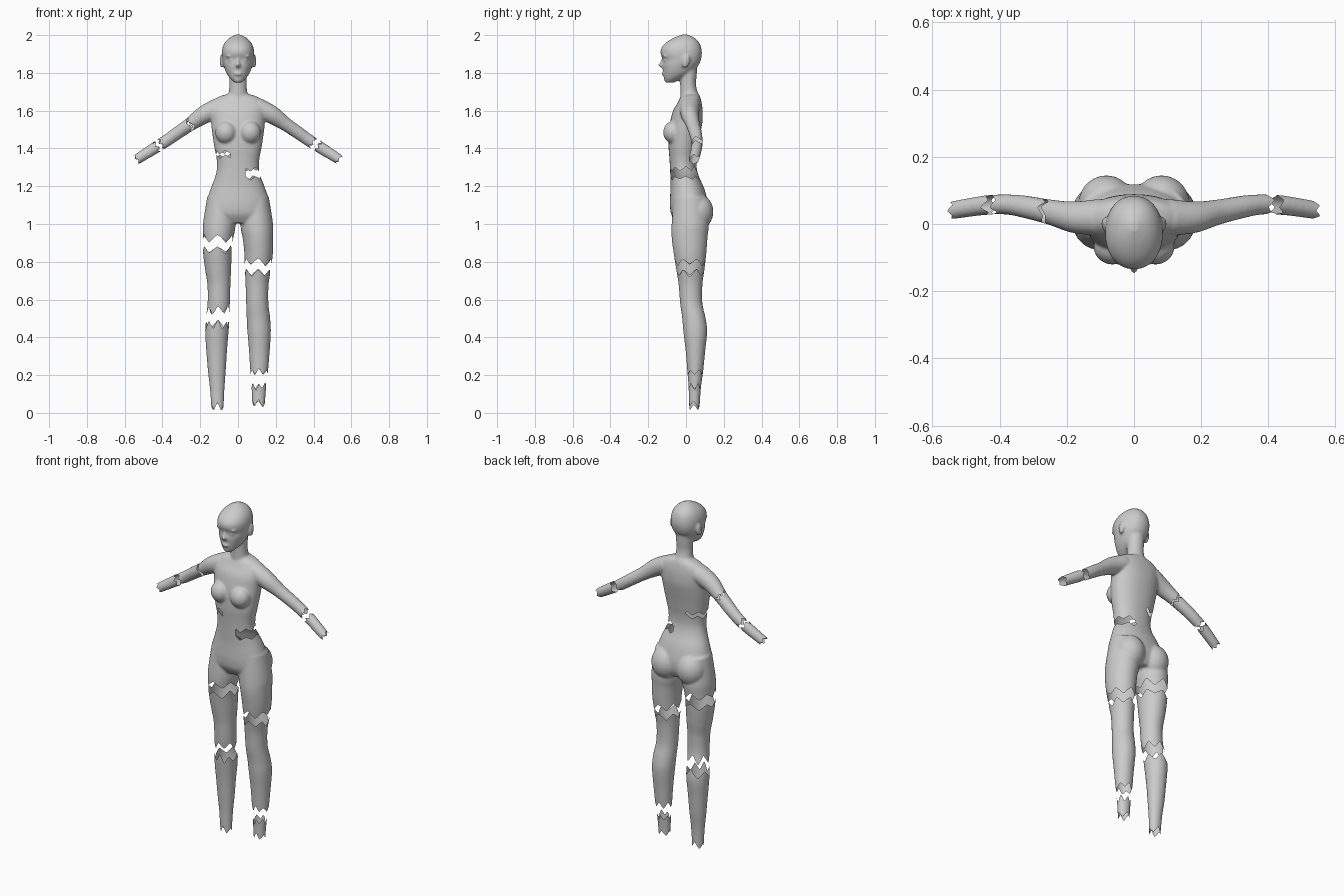
import bpy, bmesh, math, random
from mathutils import Vector, Matrix

if "Cube" in bpy.data.objects:
    bpy.data.objects.remove(bpy.data.objects["Cube"])

random.seed(4)
SEG = 36
skin = bmesh.new()


def smooth_keys(keys, steps=5):
    """Catmull-Rom interpolation of key rings."""
    out = []
    for i in range(len(keys) - 1):
        p = [Vector(keys[max(0, min(len(keys) - 1, i + k))]) for k in (-1, 0, 1, 2)]
        for s in range(steps):
            t = s / steps
            out.append(0.5 * (2 * p[1] + (p[2] - p[0]) * t
                              + (2 * p[0] - 5 * p[1] + 4 * p[2] - p[3]) * t * t
                              + (3 * p[1] - p[0] - 3 * p[2] + p[3]) * t ** 3))
    return out + [Vector(keys[-1])]


def loft(keys, side=1, power=2.0):
    """Closed tube through rings of (x, y, z, depth radius, width radius)."""
    rows = smooth_keys(keys)
    rings = []
    for i, k in enumerate(rows):
        a, b = rows[max(0, i - 1)], rows[min(len(rows) - 1, i + 1)]
        t = Vector((b[0] - a[0], 0, b[2] - a[2])).normalized()
        v = t.cross(Vector((0, 1, 0)))
        ring = []
        for j in range(SEG):
            th = math.tau * j / SEG
            c, s = math.cos(th), math.sin(th)
            c = math.copysign(abs(c) ** (2 / power), c)
            s = math.copysign(abs(s) ** (2 / power), s)
            p = Vector(k[:3]) + Vector((0, k[3] * s, 0)) + v * (k[4] * c)
            ring.append(skin.verts.new((p.x * side, p.y, p.z)))
        rings.append(ring)
    for a, b in zip(rings, rings[1:]):
        for j in range(SEG):
            n = (j + 1) % SEG
            skin.faces.new((a[j], a[n], b[n], b[j]))
    skin.faces.new(rings[0])
    skin.faces.new(rings[-1])


def column(rows, **kw):
    """Upright loft from rows of (z, half width, front y, back y)."""
    loft([(0, (f + b) / 2, z, (b - f) / 2, w) for z, w, f, b in rows], **kw)


def blob(loc, radii, tilt=0):
    m = Matrix.Translation(loc) @ Matrix.Rotation(tilt, 4, 'X') @ Matrix.Diagonal((*radii, 1))
    bmesh.ops.create_uvsphere(skin, u_segments=24, v_segments=16, radius=1, matrix=m)


# head and neck
column([(1.748, .018, -.108, -.065), (1.77, .042, -.116, -.02), (1.80, .062, -.12, .03),
        (1.84, .077, -.125, .066), (1.87, .083, -.122, .079), (1.90, .086, -.134, .084),
        (1.93, .083, -.131, .081), (1.96, .070, -.106, .070), (1.985, .046, -.066, .046),
        (2.003, .012, -.022, .008)], power=2.15)
column([(1.63, .085, -.03, .085), (1.675, .06, -.03, .075), (1.70, .049, -.03, .061),
        (1.74, .046, -.031, .053), (1.78, .047, -.032, .056), (1.84, .05, -.03, .06)])
blob((0, -.127, 1.842), (.012, .021, .014))
blob((0, -.122, 1.86), (.008, .013, .026), -.25)
blob((0, -.117, 1.795), (.023, .013, .010))
blob((0, -.103, 1.763), (.02, .014, .013))

# torso
column([(1.69, .05, -.01, .065), (1.672, .105, -.028, .075), (1.64, .145, -.045, .083),
        (1.60, .148, -.068, .088), (1.55, .143, -.082, .088), (1.50, .139, -.09, .08),
        (1.45, .132, -.092, .071), (1.40, .124, -.092, .063), (1.35, .114, -.088, .056),
        (1.30, .111, -.085, .056), (1.25, .121, -.083, .069), (1.20, .140, -.082, .092),
        (1.15, .157, -.084, .108), (1.10, .168, -.085, .118), (1.05, .173, -.078, .115),
        (1.005, .15, -.05, .095)], power=2.2)

for side in (-1, 1):
    # ears, brows, bust and buttocks
    blob((side * .086, .0, 1.862), (.011, .02, .036), -.2)
    blob((side * .036, -.108, 1.889), (.028, .016, .008))
    blob((side * .032, -.106, 1.867), (.018, .014, .009))
    blob((side * .064, -.066, 1.485), (.057, .055, .06))
    blob((side * .082, .062, 1.065), (.083, .083, .095))
    # arms
    loft([(.10, .02, 1.618, .055, .052), (.18, .02, 1.578, .047, .048),
          (.25, .035, 1.53, .038, .037), (.32, .05, 1.482, .034, .034),
          (.38, .058, 1.44, .030, .032), (.45, .055, 1.396, .029, .031),
          (.57, .036, 1.32, .026, .025)], side)
    # legs
    loft([(.088, .02, 1.14, .085, .075), (.099, .022, 1.0, .098, .086),
          (.106, .019, .93, .095, .081), (.109, .021, .85, .087, .076),
          (.105, .023, .76, .075, .069), (.101, .024, .68, .063, .061),
          (.102, .028, .58, .059, .059), (.108, .042, .50, .062, .062),
          (.112, .049, .43, .063, .062), (.113, .05, .33, .052, .055),
          (.112, .049, .22, .042, .047), (.110, .046, .12, .032, .038),
          (.108, .043, -.04, .026, .029)], side)

bmesh.ops.recalc_face_normals(skin, faces=skin.faces[:])
mesh = bpy.data.meshes.new("torso")
skin.to_mesh(mesh)
skin.free()
body = bpy.data.objects.new("torso", mesh)
bpy.context.collection.objects.link(body)
bpy.context.view_layer.objects.active = body
body.select_set(True)

# fuse everything into one skin
fuse = body.modifiers.new("fuse", 'REMESH')
fuse.mode = 'VOXEL'
fuse.voxel_size = .007
soft = body.modifiers.new("soften", 'SMOOTH')
soft.factor, soft.iterations = .5, 4
for name in ("fuse", "soften"):
    bpy.ops.object.modifier_apply(modifier=name)

bm = bmesh.new()
bm.from_mesh(body.data)
bmesh.ops.triangulate(bm, faces=bm.faces[:])


def jag_line(teeth, amp):
    """Random zigzag around a full turn."""
    k = [(1 if i % 2 else -1) * amp * random.uniform(.45, 1) for i in range(teeth)]

    def line(th):
        u = (th / math.tau % 1) * teeth
        i = int(u) % teeth
        return k[i] + (k[(i + 1) % teeth] - k[i]) * (u - int(u))
    return line


def shatter(center, axis, lo, hi, amp, reach, limit=.003, teeth=12):
    """Remove a zigzag band of skin across an axis, on one side of the body."""
    center, axis = Vector(center), Vector(axis).normalized()
    u = Vector((0, 1, 0))
    v = axis.cross(u)
    side = math.copysign(1, center.x)
    low, high = jag_line(teeth, amp), jag_line(teeth, amp)
    f = {}
    for vert in bm.verts:
        d = vert.co - center
        r = reach - d.length
        if r > -.03:
            th = math.atan2(d.dot(u), d.dot(v))
            s = d.dot(axis)
            f[vert] = min(s - lo - low(th), hi + high(th) - s, r, side * vert.co.x - limit)
        else:
            f[vert] = r
    new = []
    for e in [e for e in bm.edges if (f[e.verts[0]] > 0) != (f[e.verts[1]] > 0)]:
        a, b = e.verts
        new.append(bmesh.utils.edge_split(e, a, f[a] / (f[a] - f[b]))[1])
    bmesh.ops.connect_verts(bm, verts=new)
    bmesh.ops.delete(bm, geom=[p for p, val in f.items() if val > 0], context='VERTS')


UP, DOWN = (0, 0, 1), (0, 0, -1)
# leg breaks and ragged ankles
shatter((-.109, .02, .895), UP, -.028, .028, .026, .17)
shatter((-.106, .03, .507), UP, -.038, .04, .03, .17)
shatter((.107, .02, .772), UP, -.028, .028, .026, .17)
shatter((.111, .045, .178), UP, -.038, .038, .022, .15)
shatter((-.108, .04, .03), DOWN, 0, .3, .026, .15, teeth=8)
shatter((.108, .04, .05), DOWN, 0, .3, .022, .15, teeth=8)
# arm breaks and ragged wrists
for side, x, z, gap, reach in ((-1, .255, 1.527, .006, .08), (-1, .418, 1.416, .014, .08),
                               (1, .41, 1.42, .019, .08)):
    shatter((side * x, .05, z), (side * .84, 0, -.54), -gap, gap, .013, reach, teeth=10)
for side in (-1, 1):
    shatter((side * .535, .04, 1.342), (side * .84, 0, -.54), 0, .3, .012, .1, teeth=10)
# waist slits
shatter((-.001, 0, 1.37), UP, -.014, .012, .014, .3, .04, 22)
shatter((.001, 0, 1.268), UP, -.022, .022, .014, .3, .04, 22)

for face in bm.faces:
    face.smooth = True
bm.to_mesh(body.data)
bm.free()

# one object per fragment
bpy.ops.object.mode_set(mode='EDIT')
bpy.ops.mesh.select_all(action='SELECT')
bpy.ops.mesh.separate(type='LOOSE')
bpy.ops.object.mode_set(mode='OBJECT')
for ob in list(bpy.context.scene.objects):
    mid = sum((Vector(c) for c in ob.bound_box), Vector()) / 8
    hand = "left" if mid.x > 0 else "right"
    if abs(mid.x) > .2:
        ob.name = hand + "_arm_fragment"
    elif mid.z < .9:
        ob.name = hand + "_leg_fragment"
    else:
        ob.name = "head_and_torso"
